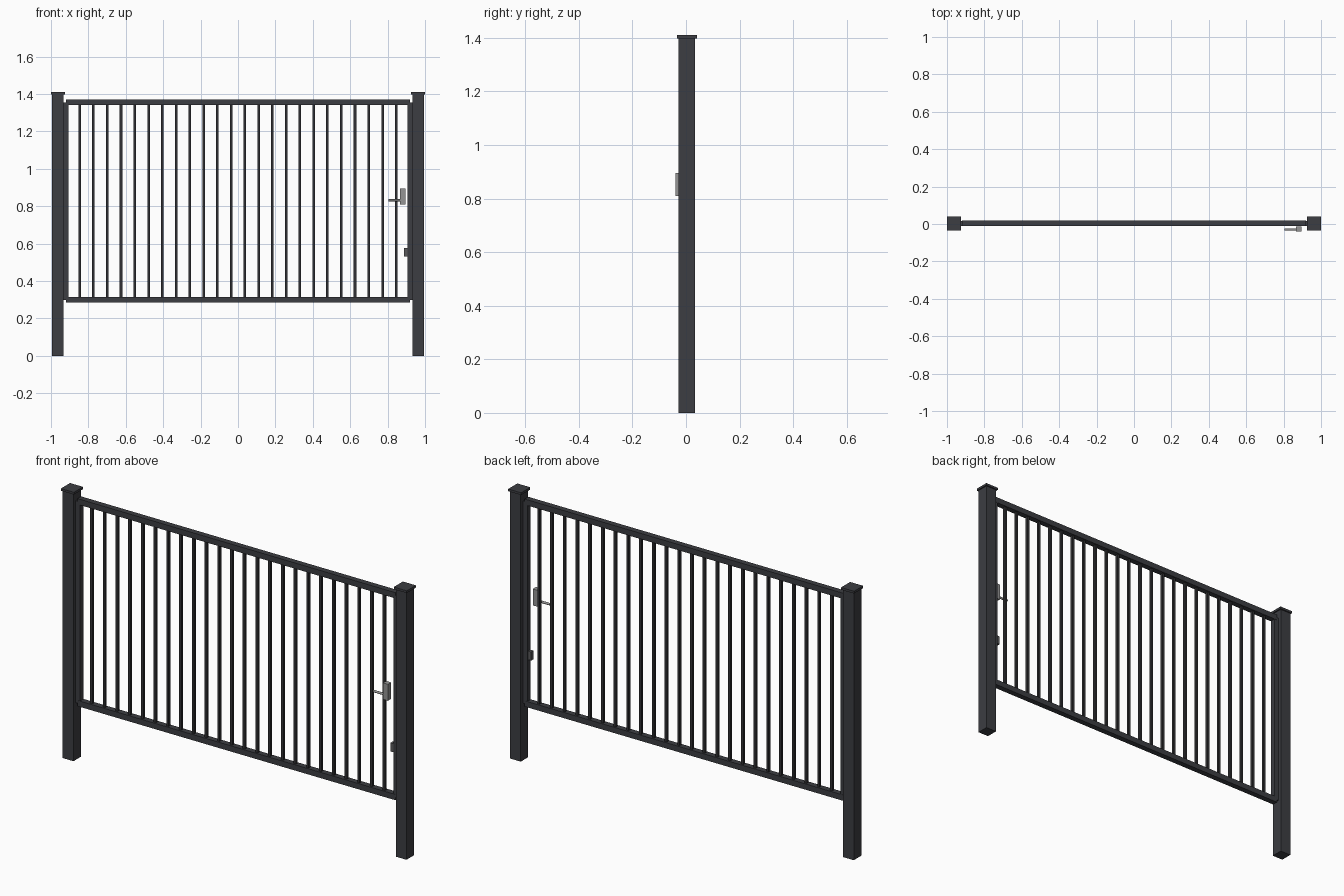
import bpy, math

if "Cube" in bpy.data.objects:
    bpy.data.objects.remove(bpy.data.objects["Cube"])

YC = 0.003          # centre line of posts and gate frame in y


def material(name, rgb):
    m = bpy.data.materials.new(name)
    m.diffuse_color = (*rgb, 1)
    m.use_nodes = True
    m.node_tree.nodes["Principled BSDF"].inputs["Base Color"].default_value = m.diffuse_color
    return m


dark = material("dark_paint", (0.045, 0.047, 0.054))
bar_paint = material("bar_paint", (0.03, 0.03, 0.033))
steel = material("steel", (0.3, 0.3, 0.3))
latch_grey = material("latch_grey", (0.1, 0.1, 0.105))


def box(name, x, y, z, mat):
    """Box from (min, max) ranges."""
    bpy.ops.mesh.primitive_cube_add(size=1, location=[sum(r) / 2 for r in (x, y, z)])
    o = bpy.context.object
    o.name = name
    o.scale = [r[1] - r[0] for r in (x, y, z)]
    bpy.ops.object.transform_apply(location=False, rotation=False, scale=True)
    o.data.materials.append(mat)
    return o


def around(c, w):
    return (c - w / 2, c + w / 2)


# Posts, caps and frame stiles on both sides
for side, s in (("left", -1), ("right", 1)):
    box(f"{side}_post", around(s * 0.963, 0.062), around(YC, 0.062), (0, 1.4), dark)
    box(f"{side}_post_cap", around(s * 0.9625, 0.075), around(YC, 0.075), (1.398, 1.41), dark)
    box(f"{side}_stile", around(s * 0.92, 0.028), around(YC, 0.028), (0.30, 1.355), dark)

# Horizontal rails
for name, z in (("bottom_rail", 0.3), ("top_rail", 1.355)):
    box(name, (-0.92, 0.92), around(YC, 0.03), around(z, 0.03), dark)

# Evenly spaced balusters
PITCH = 1.84 / 25
for i in range(24):
    box(f"baluster_{i + 1:02d}", around(-0.92 + PITCH * (i + 1), 0.0135),
        around(YC, 0.0135), (0.305, 1.35), bar_paint)

# Handle plate and lock box
box("handle_plate", (0.867, 0.895), (-0.04, -0.013), (0.809, 0.895), steel)
box("lock_box", (0.888, 0.912), around(YC - 0.002, 0.02), (0.531, 0.576), latch_grey)

# Round lever
bpy.ops.mesh.primitive_cylinder_add(vertices=16, radius=0.006, depth=0.066,
                                    location=(0.838, -0.029, 0.832),
                                    rotation=(0, math.pi / 2, 0))
lever = bpy.context.object
lever.name = "handle_lever"
lever.data.materials.append(steel)
bpy.ops.object.shade_smooth_by_angle()
